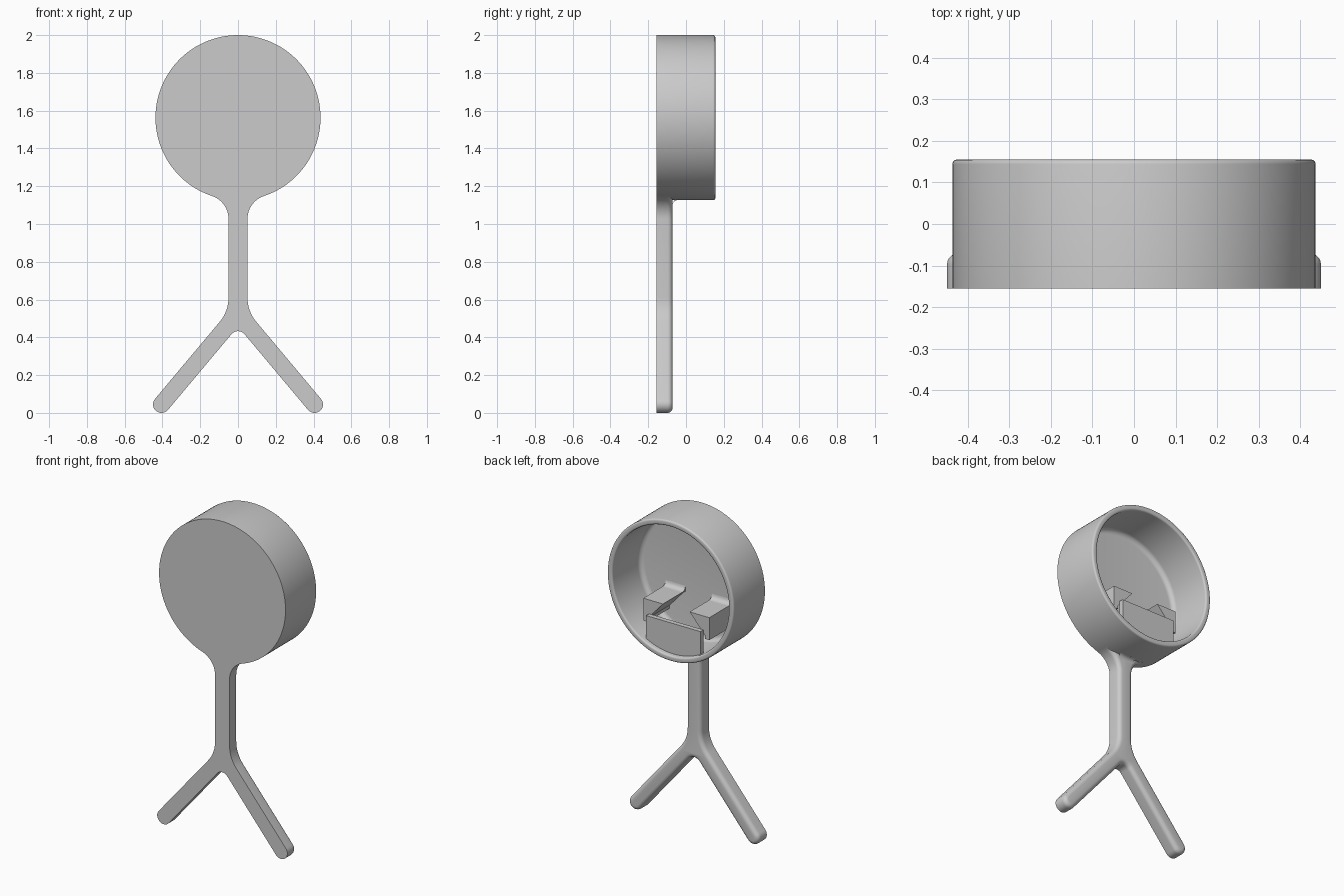
import bpy, bmesh
from math import sin, cos, tan, pi, radians, atan2, hypot
from mathutils import Vector

if "Cube" in bpy.data.objects:
    bpy.data.objects.remove(bpy.data.objects["Cube"])

COLOUR = (0.6, 0.6, 0.6, 1)
grey = bpy.data.materials.new("plain grey")
grey.use_nodes = True
grey.diffuse_color = COLOUR
grey.node_tree.nodes["Principled BSDF"].inputs["Base Color"].default_value = COLOUR

FRONT, FLOOR, STEM_BACK, BACK = -0.155, -0.125, -0.071, 0.155
HUB, RADIUS, INNER = 1.563, 0.437, 0.402


def finish(name, bm, smooth=True):
    bmesh.ops.remove_doubles(bm, verts=bm.verts, dist=0.0001)
    bmesh.ops.recalc_face_normals(bm, faces=bm.faces)
    mesh = bpy.data.meshes.new(name)
    bm.to_mesh(mesh)
    bm.free()
    mesh.materials.append(grey)
    obj = bpy.data.objects.new(name, mesh)
    bpy.context.collection.objects.link(obj)
    if smooth:
        bpy.ops.object.select_all(action="DESELECT")
        obj.select_set(True)
        bpy.context.view_layer.objects.active = obj
        bpy.ops.object.shade_smooth_by_angle(angle=radians(35))


def arc(cx, cy, r, start, end, steps=8):
    angles = [radians(start + (end - start) * i / steps) for i in range(steps + 1)]
    return [(cx + r * cos(a), cy + r * sin(a)) for a in angles]


def extrude(bm, points, shift):
    """Make a solid from a flat outline; returns the far face."""
    face = bm.faces.new([bm.verts.new(p) for p in points])
    made = bmesh.ops.extrude_face_region(bm, geom=[face])["geom"]
    bmesh.ops.translate(bm, vec=shift,
                        verts=[v for v in made if isinstance(v, bmesh.types.BMVert)])
    return [f for f in made if isinstance(f, bmesh.types.BMFace)][0]


def prism(bm, outline, y0, y1):
    """Extrude an x-z outline from y0 to y1."""
    return extrude(bm, [(x, y0, z) for x, z in outline], (0, y1 - y0, 0))


def turn(name, profile, start, sweep, steps):
    """Sweep a (radius, y) profile around the axis of the cup."""
    bm = bmesh.new()
    a = radians(start)
    verts = [bm.verts.new((r * sin(a), y, HUB + r * cos(a))) for r, y in profile]
    edges = [bm.edges.new(pair) for pair in zip(verts, verts[1:])]
    bmesh.ops.spin(bm, geom=verts + edges, cent=(0, 0, HUB), axis=(0, 1, 0),
                   angle=radians(sweep), steps=steps)
    finish(name, bm)


# Round cup, open at the back, with a rounded rim and floor
turn("round_cup",
     [(0, FRONT), (RADIUS, FRONT)]
     + arc(RADIUS - 0.011, BACK - 0.011, 0.011, 0, 90, 4)
     + arc(INNER + 0.011, BACK - 0.011, 0.011, 90, 180, 4)
     + arc(INNER - 0.03, FLOOR + 0.03, 0.03, 0, -90, 6)
     + [(0, FLOOR)], 0, 360, 128)

# Stem and two legs as one flat outline: right half, then mirrored
half, foot, lean = 0.05, 0.045, radians(50)
flare, knee, crotch = 0.128, 0.2, 0.045
foot_centre = Vector((0.405, 0.045))
outward = Vector((sin(lean), cos(lean))) * foot
flare_z = HUB - ((RADIUS + flare) ** 2 - (half + flare) ** 2) ** 0.5
flare_start = atan2(HUB - flare_z, -(half + flare)) * 180 / pi
upper, lower = foot_centre + outward, foot_centre - outward
knee_z = upper.y + (upper.x - half) * tan(lean) + knee * tan(radians(20))
crotch_z = lower.y + lower.x * tan(lean) - crotch / cos(lean)
side = [(0, HUB - RADIUS + 0.015), (0.12, HUB - 0.404)]
side += arc(half + flare, flare_z, flare, flare_start, 180, 12)
side += arc(half + knee, knee_z, knee, 180, 220, 8)
side += arc(foot_centre.x, foot_centre.y, foot, 40, -140, 16)
side += arc(0, crotch_z, crotch, 40, 90, 6)
outline = side + [(-x, z) for x, z in reversed(side[1:-1])]

bm = bmesh.new()
back = prism(bm, outline, FRONT, STEM_BACK)
rounded = [e for e in back.edges
           if max(hypot(v.co.x, v.co.z - HUB) for v in e.verts) > RADIUS + 0.001]
bmesh.ops.bevel(bm, geom=rounded, offset=0.026, segments=5, profile=0.5, affect="EDGES")
finish("stem_and_legs", bm)

# Small hollow fillet where the stem meets the cup
turn("stem_fillet",
     [(RADIUS - 0.01, STEM_BACK - 0.01)]
     + arc(RADIUS + 0.024, STEM_BACK + 0.024, 0.024, -90, -180, 6)
     + [(RADIUS - 0.01, STEM_BACK + 0.024)], 173, 14, 10)

# Pair of wedge-shaped hooks reaching out from the cup floor
TIP, TOP, LOW = 0.092, 1.437, 1.297
OUTER, LIP = 0.228, 0.096
for label, s in (("left", 1), ("right", -1)):
    bm = bmesh.new()
    wedge = [(OUTER, LOW), (OUTER, TOP), (TIP, TOP), (0.2, LOW + 0.02), (0.2, LOW)]
    prism(bm, [(s * x, z) for x, z in wedge], FLOOR - 0.01, LIP)
    finish(label + "_hook", bm, smooth=False)

    # Hollow fillet between the hook and the floor
    bm = bmesh.new()
    curve = ([(FLOOR - 0.01, TOP - 0.005)] + arc(FLOOR + 0.03, TOP + 0.03, 0.03, 180, 270, 5)
             + [(FLOOR + 0.03, TOP - 0.005)])
    extrude(bm, [(s * TIP, y, z) for y, z in curve], (s * (OUTER - TIP), 0, 0))
    finish(label + "_hook_fillet", bm)

# Retaining plate rising from the lower wall of the cup
WIDE = 0.188
steps = [WIDE * i / 6 for i in range(-6, 7)]
wall = [(x, HUB - ((RADIUS - 0.02) ** 2 - x ** 2) ** 0.5) for x in steps]
bm = bmesh.new()
prism(bm, wall + [(WIDE, 1.35), (-WIDE, 1.35)], 0.095, 0.125)
finish("retaining_plate", bm, smooth=False)
